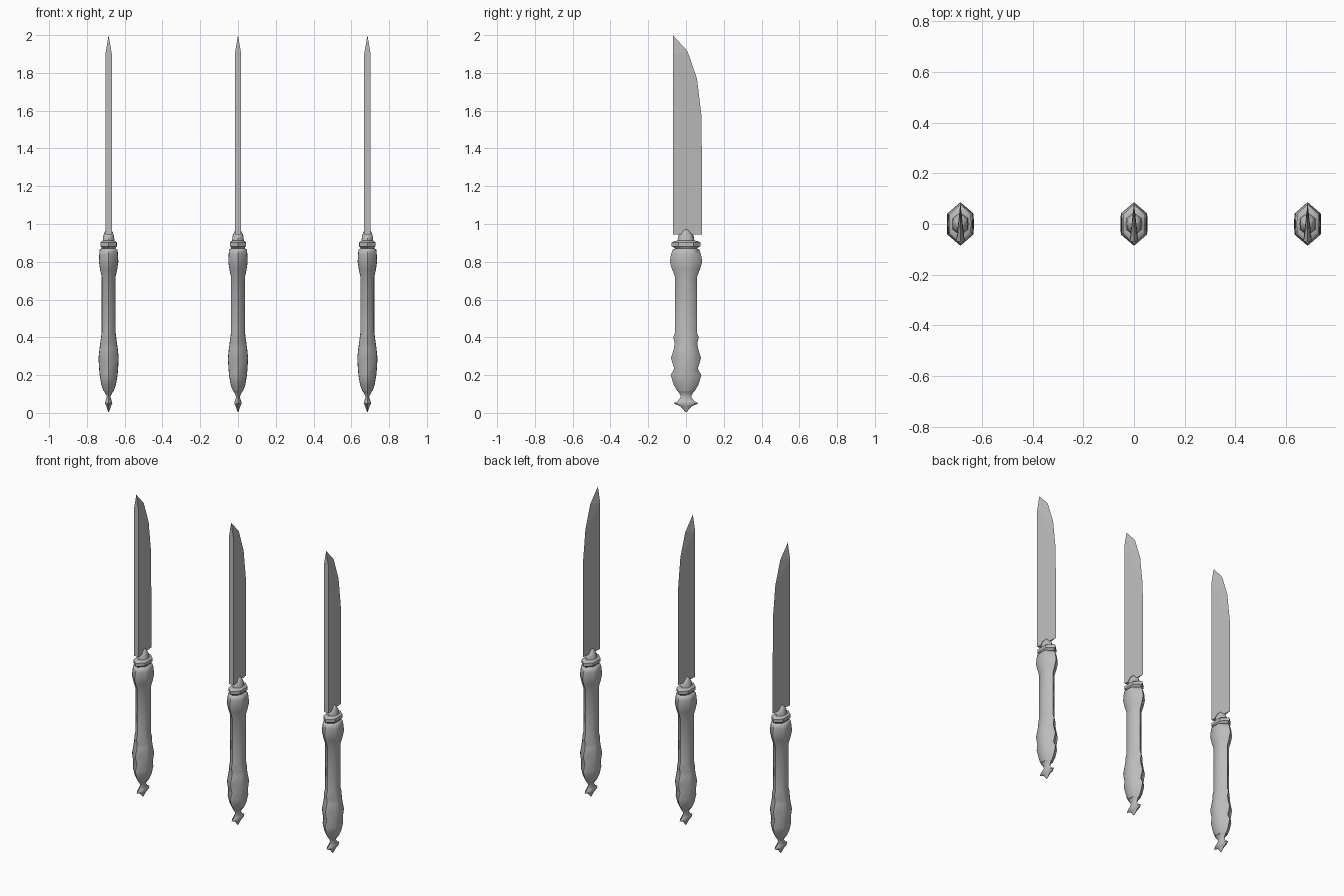
import bpy, bmesh, math

cube = bpy.data.objects.get("Cube")
if cube:
    bpy.data.objects.remove(cube, do_unlink=True)

steel = bpy.data.materials.new("grey_steel")
steel.use_nodes = True
GREY = (0.5, 0.5, 0.5, 1)
steel.diffuse_color = GREY
steel.node_tree.nodes["Principled BSDF"].inputs["Base Color"].default_value = GREY


def finish(bm, name, x, angle=None):
    bmesh.ops.recalc_face_normals(bm, faces=bm.faces)
    mesh = bpy.data.meshes.new(name)
    bm.to_mesh(mesh)
    bm.free()
    mesh.materials.append(steel)
    ob = bpy.data.objects.new(name, mesh)
    ob.location.x = x
    bpy.context.collection.objects.link(ob)
    if angle:
        bpy.ops.object.select_all(action='DESELECT')
        ob.select_set(True)
        bpy.context.view_layer.objects.active = ob
        bpy.ops.object.shade_smooth_by_angle(angle=math.radians(angle))
    return ob


def loft(name, profile, x, angle):
    """Stack stretched hexagons; profile rows are (z, half width, half depth)."""
    bm = bmesh.new()
    rings = []
    for z, w, d in profile:
        pts = [(0, d), (-w, d * .5), (-w * 1.03, 0), (-w, -d * .5),
               (0, -d), (w, -d * .5), (w * 1.03, 0), (w, d * .5)]
        rings.append([bm.verts.new((px, py, z)) for px, py in pts])
    for a, b in zip(rings, rings[1:]):
        for i in range(8):
            j = (i + 1) % 8
            bm.faces.new((a[i], a[j], b[j], b[i]))
    bm.faces.new(rings[0])
    bm.faces.new(rings[-1])
    return finish(bm, name, x, angle)


def blade(name, x):
    """Wedge: wide flat spine at the front, thin edge at the back."""
    spine, half, base = -0.07, 0.017, 0.945
    edge = [(0.085, base), (0.085, 1.3), (0.081, 1.58), (0.058, 1.77), (0.008, 1.915)]
    bm = bmesh.new()
    tip = bm.verts.new((0, spine, 2))
    cut = [bm.verts.new((0, y, z)) for y, z in edge]
    sides = []
    for s in (-half, half):
        low = bm.verts.new((s, spine, base))
        high = bm.verts.new((s, spine, 1.9))
        sides.append((low, high))
        bm.faces.new((high, cut[-1], tip))
        for a, b in zip(cut[1:], cut[2:]):
            bm.faces.new((high, a, b))
        bm.faces.new((low, cut[0], cut[1], high))
    (a, b), (c, d) = sides
    bm.faces.new((a, b, tip, d, c))
    bm.faces.new((a, c, cut[0]))
    return finish(bm, name, x)


handle = [
    (.115, .026, .046), (.15, .038, .066), (.20, .046, .081), (.235, .049, .062),
    (.29, .052, .08), (.34, .047, .064), (.37, .043, .06), (.40, .039, .068),
    (.425, .036, .058), (.72, .036, .058), (.76, .044, .074), (.80, .050, .086),
    (.84, .048, .079), (.865, .046, .070), (.872, .032, .05)]
pommel = [
    (.005, .002, .004), (.035, .012, .03), (.05, .019, .066), (.062, .016, .045),
    (.085, .009, .027), (.105, .018, .036), (.118, .026, .046)]
collar = [
    (.865, .034, .055), (.877, .037, .066), (.882, .042, .078), (.902, .042, .078),
    (.908, .036, .066), (.912, .030, .046)]
cap = [
    (.905, .031, .046), (.94, .027, .040), (.962, .018, .022), (.972, .008, .010)]

# Three matching knives in a row
for side, x in (("right", -0.685), ("middle", 0), ("left", 0.685)):
    loft(side + "_handle", handle, x, 60)
    loft(side + "_pommel", pommel, x, 60)
    loft(side + "_collar", collar, x, 40)
    loft(side + "_cap", cap, x, 60)
    blade(side + "_blade", x)
